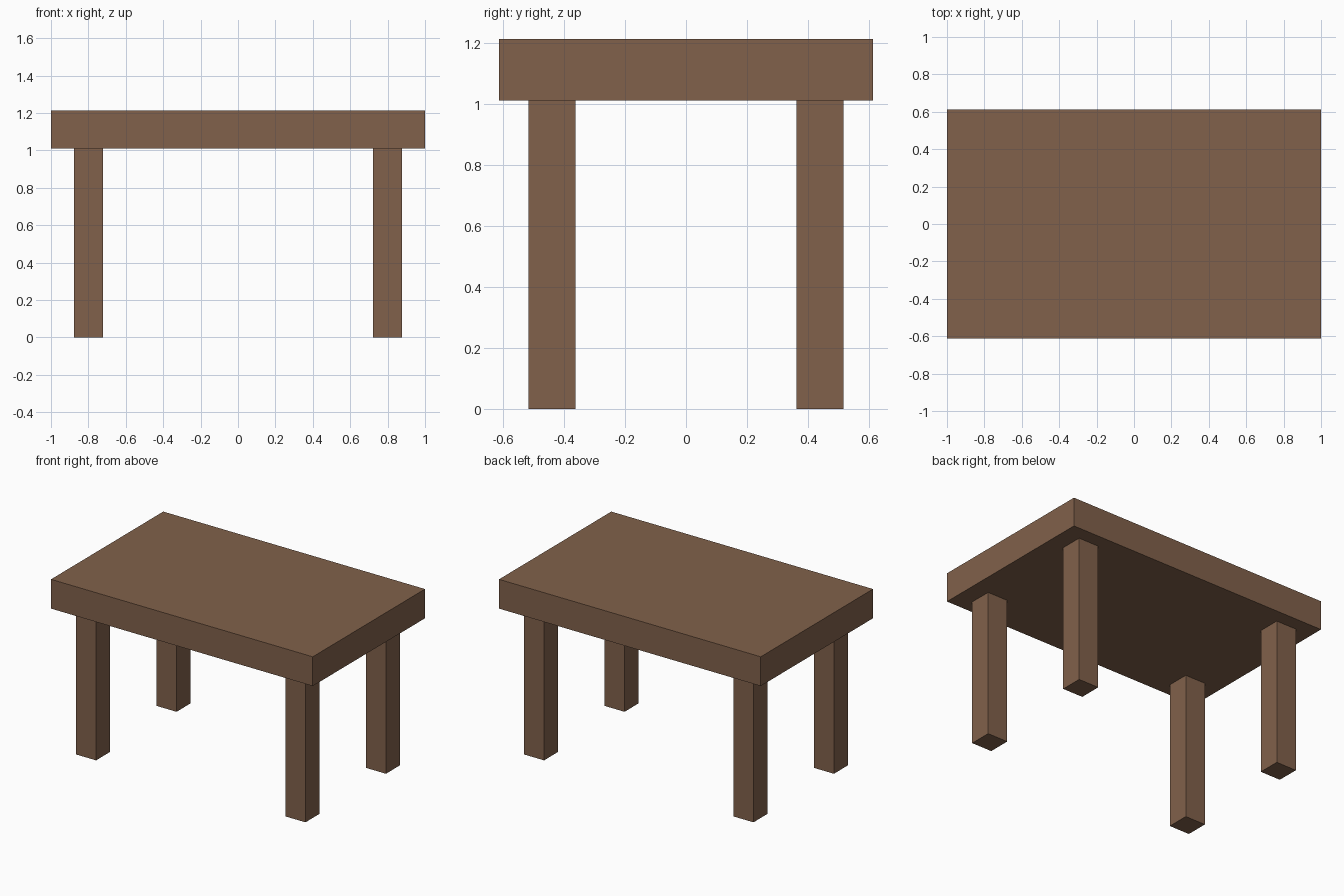
import bpy

if "Cube" in bpy.data.objects:
    bpy.data.objects.remove(bpy.data.objects["Cube"])

wood = bpy.data.materials.new("brown_wood")
wood.diffuse_color = (0.22, 0.12, 0.07, 1.0)
wood.use_nodes = True
wood.node_tree.nodes["Principled BSDF"].inputs["Base Color"].default_value = wood.diffuse_color

TOP_Z = 1.213      # upper face of the tabletop
UNDER_Z = 1.011    # underside, where the legs meet it
LEG = 0.154        # square leg thickness


def box(name, size, center):
    bpy.ops.mesh.primitive_cube_add(size=1, location=center)
    obj = bpy.context.object
    obj.name = name
    obj.scale = size
    bpy.ops.object.transform_apply(location=False, rotation=False, scale=True)
    obj.data.materials.append(wood)
    return obj


# Thick rectangular slab
box("tabletop", (2.0, 1.225, TOP_Z - UNDER_Z), (0, 0, (TOP_Z + UNDER_Z) / 2))

# Four square legs, inset from the corners
for y_name, y in (("front", -0.439), ("back", 0.439)):
    for x_name, x in (("left", -0.8), ("right", 0.8)):
        box(f"{y_name}_{x_name}_leg", (LEG, LEG, UNDER_Z), (x, y, UNDER_Z / 2))
